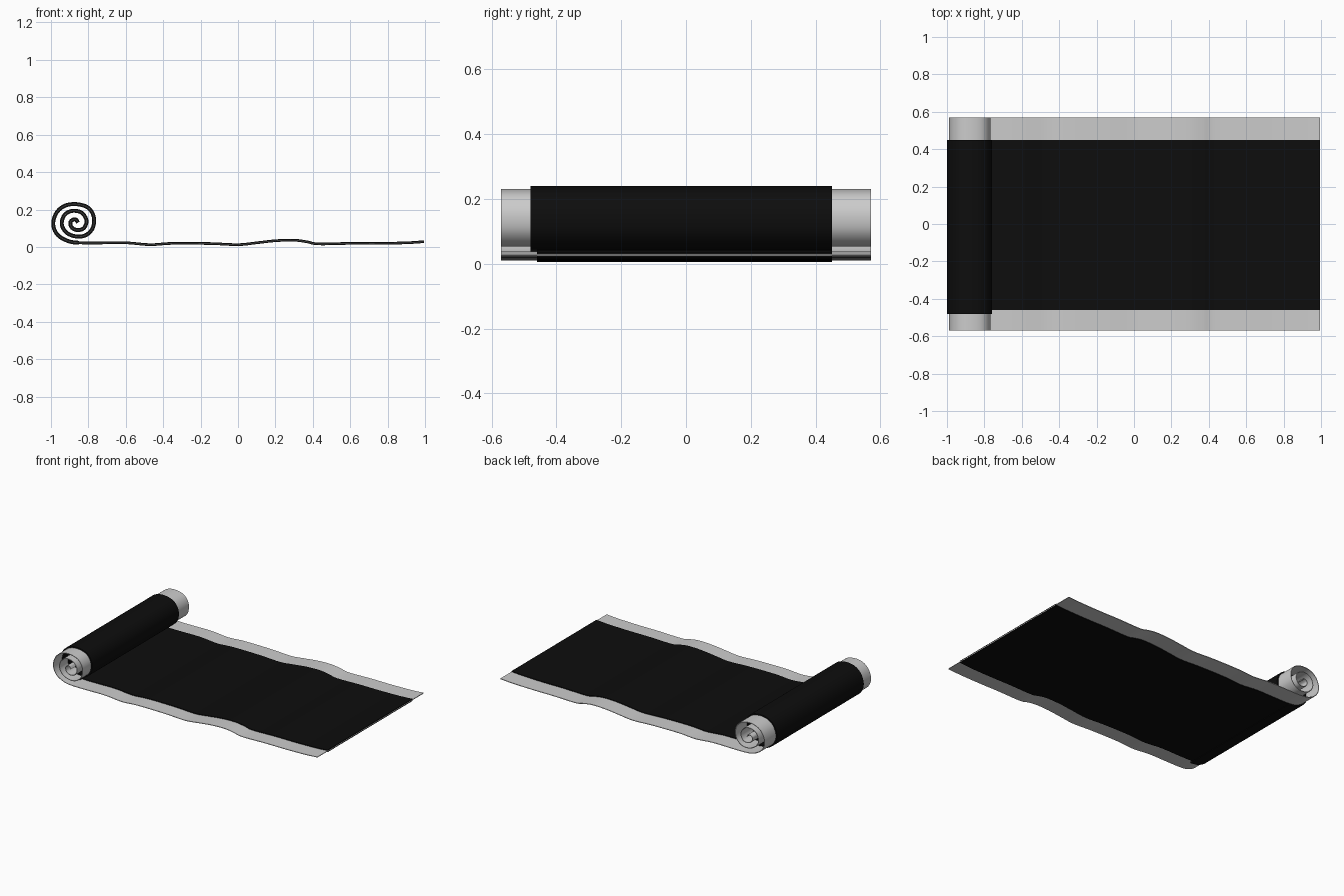
import bpy, bmesh
from mathutils import Vector

if "Cube" in bpy.data.objects:
    bpy.data.objects.remove(bpy.data.objects["Cube"])

# Centre line of the sheet in x, z: wavy flat run, then the spiral roll
flat = [(0.995, .028), (.9, .022), (.75, .019), (.6, .019), (.43, .016), (.37, .027),
        (.3, .036), (.2, .033), (.1, .022), (0, .012), (-.15, .018), (-.35, .019),
        (-.47, .012), (-.6, .022), (-.75, .021), (-.85, .022)]
roll = [(-.91, .032), (-.965, .065), (-.988, .12), (-.972, .18), (-.93, .218), (-.87, .229),
        (-.805, .212), (-.772, .165), (-.775, .105), (-.81, .065), (-.86, .055),
        (-.915, .075), (-.942, .12), (-.928, .17), (-.885, .193), (-.835, .182),
        (-.81, .14), (-.825, .1), (-.86, .09), (-.89, .105), (-.895, .135),
        (-.87, .148), (-.855, .13)]


def smooth_path(pts, steps=5):
    """Catmull-Rom curve through the points."""
    p = [Vector(q) for q in pts]
    p = [2 * p[0] - p[1]] + p + [2 * p[-1] - p[-2]]
    out = []
    for a, b, c, d in zip(p, p[1:], p[2:], p[3:]):
        for i in range(steps):
            t = i / steps
            out.append(.5 * (2 * b + (c - a) * t + (2 * a - 5 * b + 4 * c - d) * t * t
                             + (3 * b - a - 3 * c + d) * t ** 3))
    return out + [p[-2]]


def sheet(name, path, y0, y1, thick, mat=None):
    """Closed slab that follows the path and spans y0 to y1."""
    bm = bmesh.new()
    rings = []
    for i, p in enumerate(path):
        t = (path[min(i + 1, len(path) - 1)] - path[max(i - 1, 0)]).normalized()
        n = Vector((-t.y, t.x)) * thick / 2
        rings.append([bm.verts.new((q.x, y, q.y))
                      for q, y in ((p + n, y0), (p + n, y1), (p - n, y1), (p - n, y0))])
    for a, b in zip(rings, rings[1:]):
        for k in range(4):
            j = (k + 1) % 4
            bm.faces.new((a[k], a[j], b[j], b[k]))
    bm.faces.new(rings[0])
    bm.faces.new(rings[-1])
    bmesh.ops.recalc_face_normals(bm, faces=bm.faces[:])
    me = bpy.data.meshes.new(name)
    bm.to_mesh(me)
    bm.free()
    ob = bpy.data.objects.new(name, me)
    bpy.context.collection.objects.link(ob)
    if mat:
        me.materials.append(mat)
    bpy.ops.object.select_all(action='DESELECT')
    ob.select_set(True)
    bpy.context.view_layer.objects.active = ob
    bpy.ops.object.shade_smooth_by_angle()
    return ob


black = bpy.data.materials.new("black_fabric")
black.diffuse_color = (.004, .004, .004, 1)
black.use_nodes = True
black.node_tree.nodes["Principled BSDF"].inputs["Base Color"].default_value = black.diffuse_color

path = smooth_path(flat + roll)
split = (len(flat) - 1) * 5

# Grey backing, wider than the fabric
sheet("backing_sheet", path, -.57, .57, .004)
# Black fabric: flat run and the slightly wider rolled end
sheet("flat_fabric", path[:split + 1], -.46, .45, .014, black)
sheet("rolled_fabric", path[split:], -.48, .45, .021, black)
